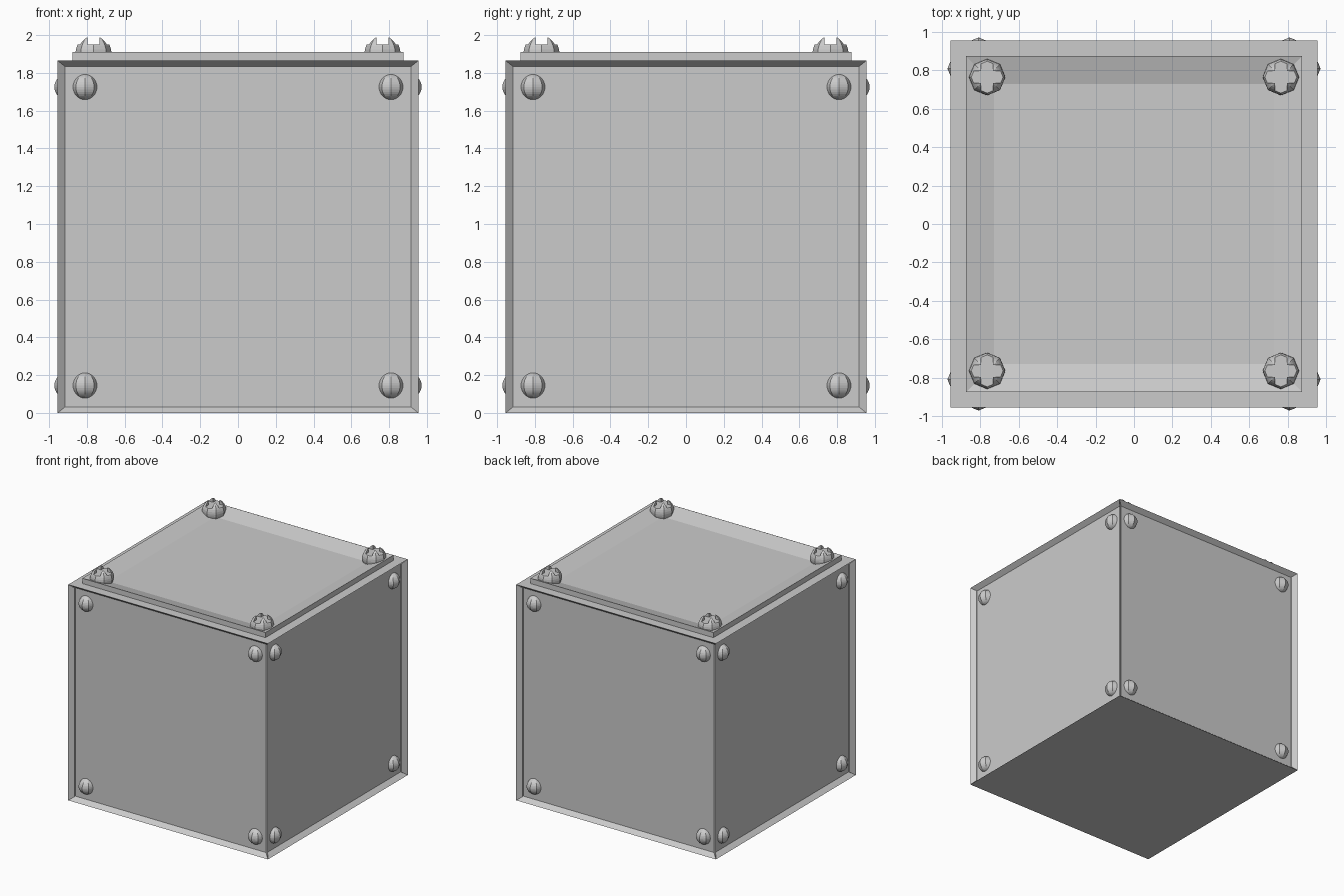
import bpy
import bmesh
from mathutils import Matrix, Vector

default = bpy.data.objects.get("Cube")
if default:
    bpy.data.objects.remove(default, do_unlink=True)

grey = bpy.data.materials.new("plain grey")
grey.use_nodes = True
grey.diffuse_color = (0.6, 0.6, 0.6, 1)
grey.node_tree.nodes["Principled BSDF"].inputs["Base Color"].default_value = (0.6, 0.6, 0.6, 1)


def make_object(name, bm):
    mesh = bpy.data.meshes.new(name)
    bmesh.ops.recalc_face_normals(bm, faces=bm.faces)
    bm.to_mesh(mesh)
    bm.free()
    mesh.materials.append(grey)
    ob = bpy.data.objects.new(name, mesh)
    bpy.context.collection.objects.link(ob)
    return ob


def recessed_box(name, half, bottom, top, rim, depth, pick):
    """Box whose chosen faces are sunk inside a raised rim."""
    bm = bmesh.new()
    scale = Matrix.Diagonal((2 * half, 2 * half, top - bottom, 1))
    bmesh.ops.create_cube(bm, size=1, matrix=Matrix.Translation((0, 0, (top + bottom) / 2)) @ scale)
    bm.normal_update()
    faces = [f for f in bm.faces if pick(f.normal)]
    bmesh.ops.inset_individual(bm, faces=faces, thickness=rim)
    for f in faces:
        bmesh.ops.translate(bm, verts=f.verts, vec=-depth * f.normal.copy())
    return make_object(name, bm)


def ball(radius):
    bm = bmesh.new()
    bmesh.ops.create_uvsphere(bm, u_segments=8, v_segments=16, radius=radius)
    return bm


# Crate body with four sunken side panels, and the framed lid
BODY_TOP, LID_TOP = 1.865, 1.91
recessed_box("crate_body", 0.955, 0, BODY_TOP, 0.045, 0.04, lambda n: abs(n.z) < 0.5)
recessed_box("lid_frame", 0.875, BODY_TOP - 0.005, LID_TOP, 0.205, 0.043, lambda n: n.z > 0.5)

# Round rivets in the corners of each side panel
rivet = make_object("side_rivet", ball(0.068))
rivet_mesh = rivet.data
bpy.data.objects.remove(rivet)
for side, turn in (("front", 0), ("left", 1), ("back", 2), ("right", 3)):
    spin = Matrix.Rotation(turn * 1.5707963, 3, "Z")
    for x in (-0.81, 0.81):
        for z in (0.145, 1.725):
            ob = bpy.data.objects.new(side + "_rivet", rivet_mesh)
            ob.location = spin @ Vector((x, -0.904, z))
            bpy.context.collection.objects.link(ob)

# Cross-shaped cutter for the screw slots
W, L = 0.031, 0.2
bm = bmesh.new()
outline = [(W, W), (W, L), (-W, L), (-W, W), (-L, W), (-L, -W),
           (-W, -W), (-W, -L), (W, -L), (W, -W), (L, -W), (L, W)]
cross = bm.faces.new([bm.verts.new((x, y, 0.045)) for x, y in outline])
grown = bmesh.ops.extrude_face_region(bm, geom=[cross])["geom"]
bmesh.ops.translate(bm, verts=[v for v in grown if isinstance(v, bmesh.types.BMVert)], vec=(0, 0, L))
cutter = make_object("slot_cutter", bm)
cutter.hide_render = True

# Domed screw head with the slots cut out
screw = make_object("lid_screw", ball(0.095))
cut = screw.modifiers.new("slots", "BOOLEAN")
cut.operation = "DIFFERENCE"
cut.solver = "EXACT"
cut.object = cutter
deps = bpy.context.evaluated_depsgraph_get()
screw_mesh = bpy.data.meshes.new_from_object(screw.evaluated_get(deps))
bpy.data.objects.remove(screw)
bpy.data.objects.remove(cutter)

# One screw on each corner of the lid
for x in (-0.765, 0.765):
    for y in (-0.765, 0.765):
        ob = bpy.data.objects.new("lid_screw", screw_mesh)
        ob.location = (x, y, LID_TOP - 0.005)
        bpy.context.collection.objects.link(ob)
